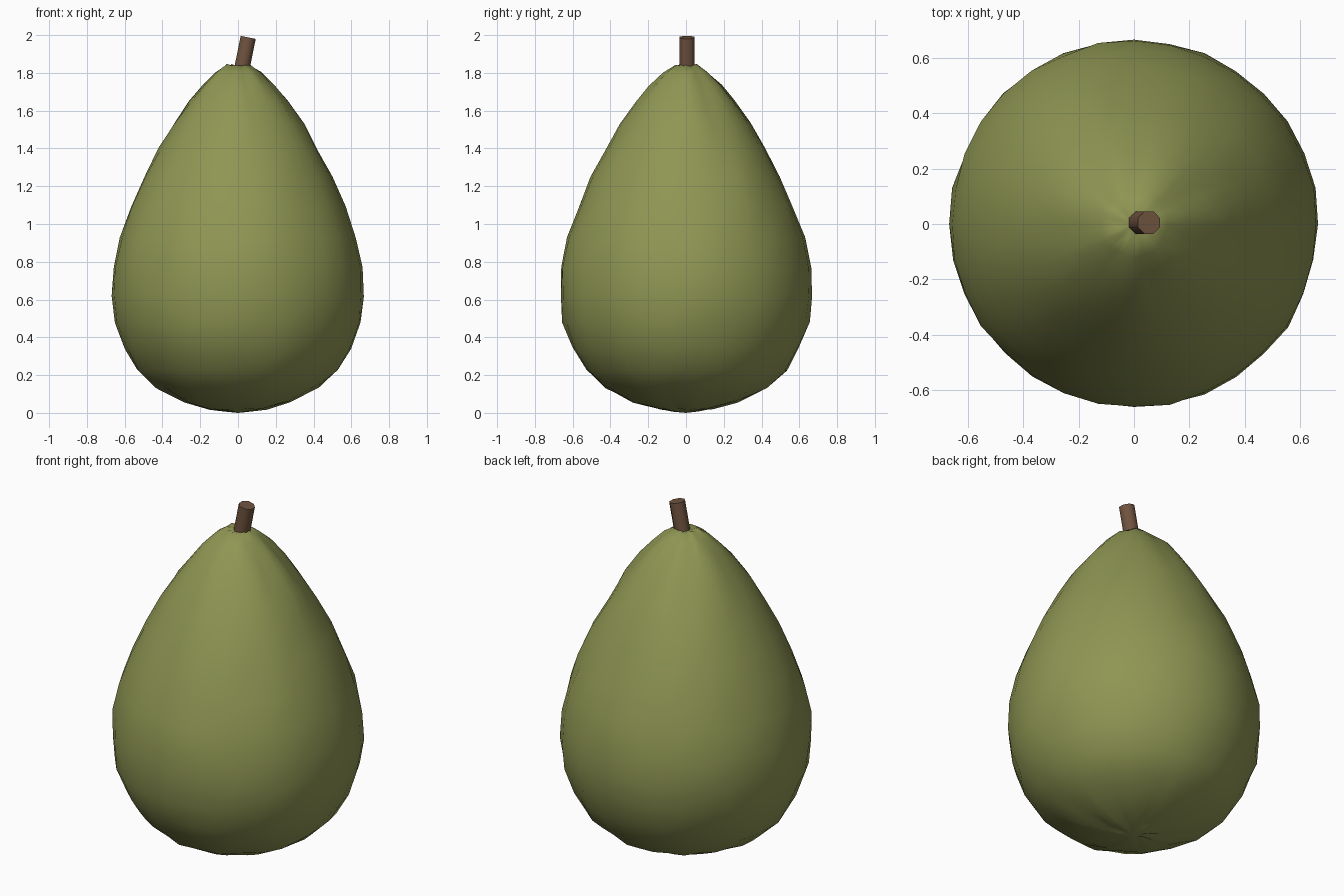
import bpy, bmesh, math, random
from mathutils import Vector

random.seed(4)
cube = bpy.data.objects.get("Cube")
if cube:
    bpy.data.objects.remove(cube, do_unlink=True)


def make_material(name, rgb):
    mat = bpy.data.materials.new(name)
    mat.use_nodes = True
    color = (*rgb, 1.0)
    mat.diffuse_color = color
    bsdf = mat.node_tree.nodes["Principled BSDF"]
    bsdf.inputs["Base Color"].default_value = color
    bsdf.inputs["Roughness"].default_value = 0.7
    return mat


def finish(name, bm, mat, angle):
    bmesh.ops.recalc_face_normals(bm, faces=bm.faces)
    mesh = bpy.data.meshes.new(name)
    bm.to_mesh(mesh)
    bm.free()
    mesh.materials.append(mat)
    obj = bpy.data.objects.new(name, mesh)
    bpy.context.collection.objects.link(obj)
    bpy.ops.object.select_all(action="DESELECT")
    obj.select_set(True)
    bpy.context.view_layer.objects.active = obj
    bpy.ops.object.shade_smooth_by_angle(angle=math.radians(angle))
    return obj


def bridge(bm, rings):
    for low, high in zip(rings, rings[1:]):
        n = len(low)
        for i in range(n):
            j = (i + 1) % n
            bm.faces.new((low[i], low[j], high[j], high[i]))


# Fruit body: a revolved profile with slight natural unevenness
PROFILE = [
    (0.07, 0.012), (0.15, 0.022), (0.28, 0.06), (0.43, 0.135), (0.53, 0.225),
    (0.60, 0.345), (0.65, 0.48), (0.666, 0.62), (0.662, 0.77), (0.625, 0.93),
    (0.57, 1.09), (0.50, 1.25), (0.42, 1.40), (0.345, 1.53), (0.26, 1.65),
    (0.19, 1.735), (0.12, 1.80), (0.06, 1.842),
]
SIDES = 32
bm = bmesh.new()
rings = []
for radius, z in PROFILE:
    ring = []
    for i in range(SIDES):
        a = math.tau * i / SIDES
        # soft folds that fade out away from the two ends
        fold = 0.05 * math.sin(7 * a + 0.6) * max(0.0, 1 - 2.5 * radius)
        r = radius * (1 + fold) + random.uniform(-0.006, 0.006) * min(1, radius * 3)
        lift = random.uniform(-0.006, 0.006)
        ring.append(bm.verts.new((r * math.cos(a), r * math.sin(a), max(0.003, z + lift))))
    rings.append(ring)
bridge(bm, rings)
for ring, z in ((rings[0], 0.0), (rings[-1], 1.83)):
    pole = bm.verts.new((0, 0, z))
    for i in range(SIDES):
        bm.faces.new((ring[i], ring[(i + 1) % SIDES], pole))
finish("pear_body", bm, make_material("pear green", (0.275, 0.305, 0.087)), 80)

# Stem: a short leaning cylinder
bm = bmesh.new()
bottom, top = Vector((0.012, 0.005, 1.78)), Vector((0.054, 0.005, 1.988))
axis = (top - bottom).normalized()
side = Vector((0, 1, 0))
across = side.cross(axis)
rings = []
for t in (0.0, 0.5, 1.0):
    centre = bottom.lerp(top, t)
    ring = []
    for i in range(8):
        a = math.tau * (i + 0.5) / 8
        ring.append(bm.verts.new(centre + 0.044 * (across * math.cos(a) + side * math.sin(a))))
    rings.append(ring)
bridge(bm, rings)
bm.faces.new(rings[0])
bm.faces.new(rings[-1])
finish("stem", bm, make_material("stem brown", (0.16, 0.087, 0.05)), 50)
